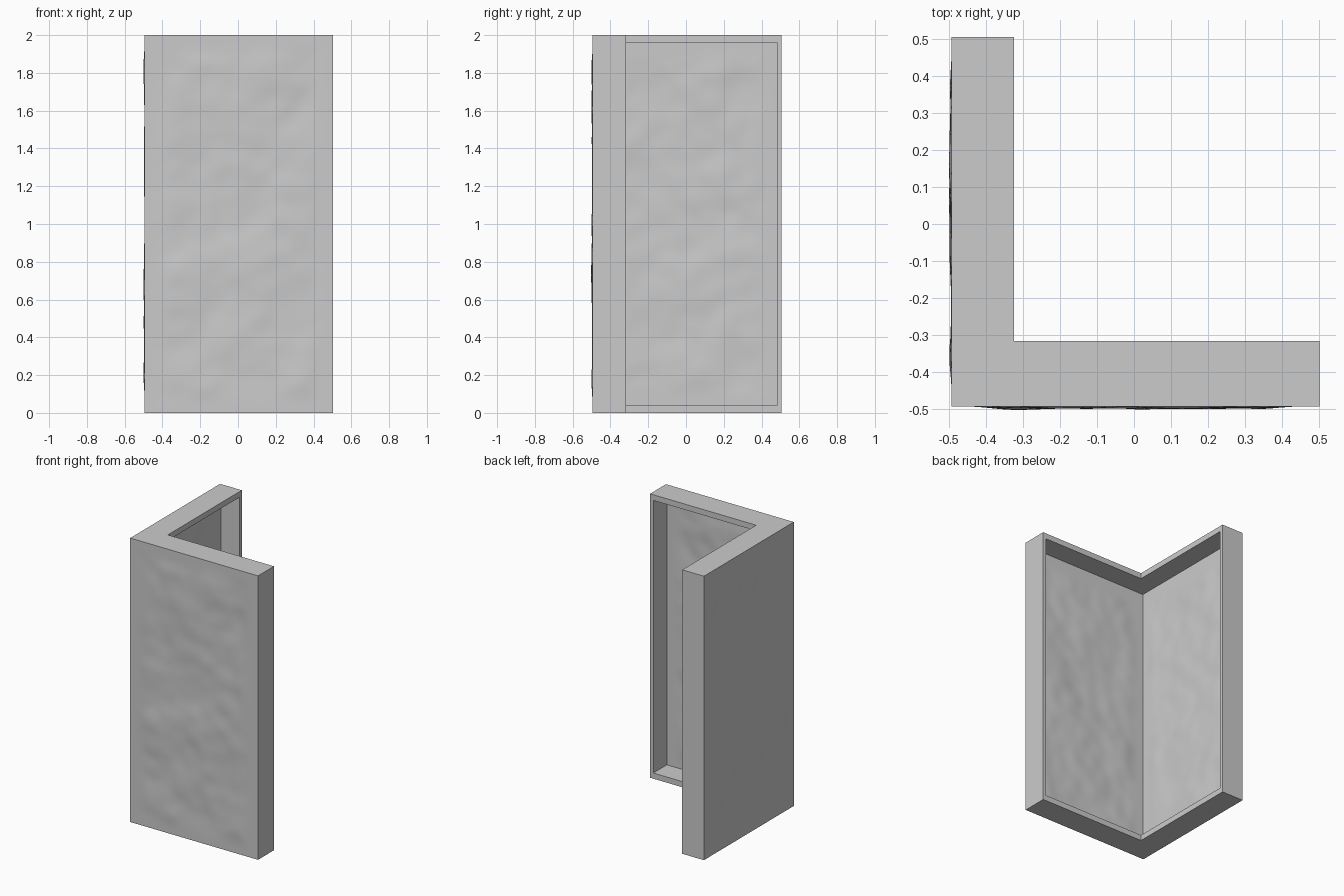
import bpy, bmesh
from mathutils import Vector, noise

if "Cube" in bpy.data.objects:
    bpy.data.objects.remove(bpy.data.objects["Cube"])

O, H = -0.494, 2.0        # outer face, height
W = O + 0.026             # back of the recess
L, S = 0.04, 0.025        # rim height at top/bottom, rim width at the end
bm = bmesh.new()


def smooth(t):
    t = max(0.0, min(1.0, t))
    return t * t * (3 - 2 * t)


def patch(pts, mirror, nu=1, nv=1, bump=0.0):
    """Four-corner patch; a bump roughens the panel inside a plain border."""
    a, b, c, d = [Vector((p[1], p[0], p[2]) if mirror else p) for p in pts]
    if mirror:
        a, b, c, d = b, a, d, c
    n = (b - a).cross(d - a).normalized()
    width, height = (b - a).length, (d - a).length
    grid = []
    for j in range(nv + 1):
        row = []
        for i in range(nu + 1):
            u, v = i / nu, j / nv
            p = a.lerp(b, u).lerp(d.lerp(c, u), v)
            if bump:
                edge = min(min(u, 1 - u) * width, min(v, 1 - v) * height)
                fade = smooth((edge - 0.04) / 0.12)
                k = noise.noise(p * 3.5) + 0.5 * noise.noise(p * 9)
                p = p + n * bump * fade * k
            row.append(bm.verts.new(p))
        grid.append(row)
    for j in range(nv):
        for i in range(nu):
            bm.faces.new((grid[j][i], grid[j][i + 1], grid[j + 1][i + 1], grid[j + 1][i]))


def level(o, e, i, j, z):
    return [(o, o, z), (e, o, z), (e, i, z), (j, i, z)]


# Two wings mirrored across the corner diagonal: i own inner face, j the other's, e end
for m, i, j, e in ((False, -0.317, -0.325, 0.502), (True, -0.325, -0.317, 0.506)):
    # rough outer face
    patch([(O, O, 0), (e, O, 0), (e, O, H), (O, O, H)], m, 40, 80, 0.009)
    # end face, top and bottom
    patch([(e, O, 0), (e, i, 0), (e, i, H), (e, O, H)], m)
    patch(level(O, e, i, j, H), m)
    patch(level(O, e, i, j, 0)[::-1], m)
    # rim around the open inner side
    x = e - S
    for x0, z0, z1 in ((j, 0, L), (j, H - L, H), (x, L, H - L)):
        patch([(x0, i, z0), (x0, i, z1), (e, i, z1), (e, i, z0)], m)
    # recess floor, ceiling and side
    patch(level(W, x, i, j, L), m)
    patch(level(W, x, i, j, H - L)[::-1], m)
    patch([(x, W, H - L), (x, i, H - L), (x, i, L), (x, W, L)], m)
    # rough recess back
    patch([(x, W, L), (W, W, L), (W, W, H - L), (x, W, H - L)], m, 40, 80, 0.009)

bmesh.ops.remove_doubles(bm, verts=bm.verts, dist=0.0001)
mesh = bpy.data.meshes.new("corner_wall")
bm.to_mesh(mesh)
bm.free()
wall = bpy.data.objects.new("corner_wall", mesh)
bpy.context.collection.objects.link(wall)
bpy.context.view_layer.objects.active = wall
wall.select_set(True)
bpy.ops.object.shade_smooth_by_angle()
